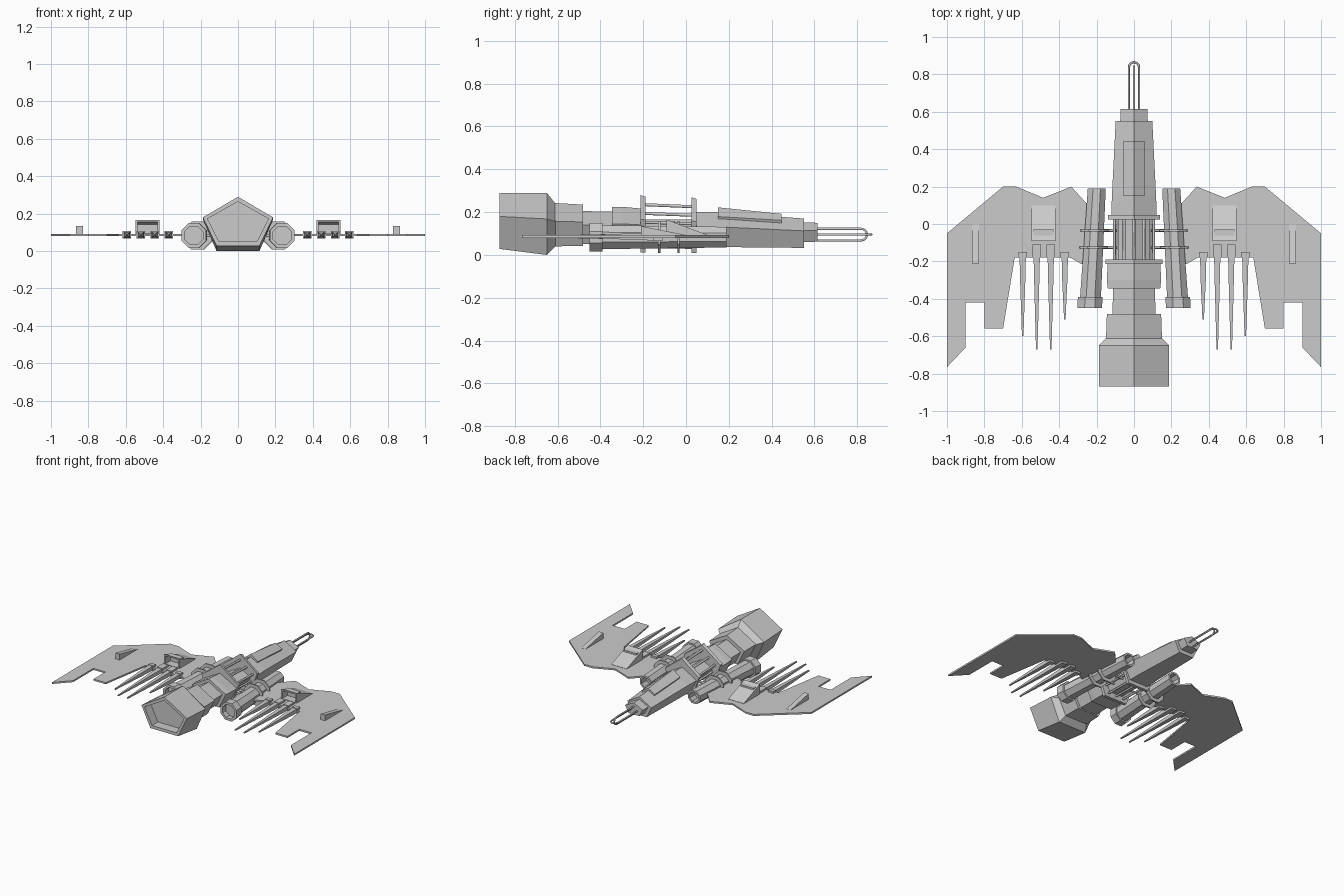
import bpy, bmesh, math
from mathutils import Vector

if "Cube" in bpy.data.objects:
    bpy.data.objects.remove(bpy.data.objects["Cube"])


def finish(name, bm, mirror=False):
    bmesh.ops.recalc_face_normals(bm, faces=bm.faces[:])
    me = bpy.data.meshes.new(name)
    bm.to_mesh(me)
    bm.free()
    ob = bpy.data.objects.new(name, me)
    bpy.context.collection.objects.link(ob)
    if mirror:
        ob.modifiers.new("mirror", 'MIRROR').use_axis[0] = True
    return ob


def loft(name, rings, mirror=False, recess=()):
    """Skin rings of points; recess = (end index, rim, depth along y) hollows an end cap."""
    bm = bmesh.new()
    vs = [[bm.verts.new(p) for p in r] for r in rings]
    n = len(rings[0])
    for a, b in zip(vs, vs[1:]):
        for i in range(n):
            j = (i + 1) % n
            bm.faces.new((a[i], a[j], b[j], b[i]))
    caps = [bm.faces.new(vs[0]), bm.faces.new(vs[-1])]
    bmesh.ops.recalc_face_normals(bm, faces=bm.faces[:])
    for end, rim, depth in recess:
        f = caps[end]
        bmesh.ops.inset_region(bm, faces=[f], thickness=rim)
        new = bmesh.ops.extrude_discrete_faces(bm, faces=[f])["faces"][0]
        bmesh.ops.translate(bm, verts=new.verts[:], vec=(0, depth, 0))
    return finish(name, bm, mirror)


def penta(y, w, top, bot):
    side = bot + 0.58 * (top - bot)
    return [(0, y, top), (w, y, side), (w * .61, y, bot), (-w * .61, y, bot), (-w, y, side)]


def octa(x, y, z, half):
    r = half / math.cos(math.pi / 8)
    return [(x + r * math.cos(math.pi / 8 + k * math.pi / 4), y,
             z + r * math.sin(math.pi / 8 + k * math.pi / 4)) for k in range(8)]


def rect(y, x, w, z0, z1):
    return [(x - w, y, z0), (x + w, y, z0), (x + w, y, z1), (x - w, y, z1)]


def rod(name, pts, r, mirror=False):
    cu = bpy.data.curves.new(name, 'CURVE')
    cu.dimensions = '3D'
    cu.bevel_depth = r
    cu.bevel_resolution = 1
    cu.use_fill_caps = True
    sp = cu.splines.new('POLY')
    sp.points.add(len(pts) - 1)
    for p, c in zip(sp.points, pts):
        p.co = (*c, 1)
    ob = bpy.data.objects.new(name, cu)
    bpy.context.collection.objects.link(ob)
    if mirror:
        rod(name, [(-x, y, z) for x, y, z in pts], r)


# Pentagonal fuselage from exhaust to nose
loft("exhaust_nozzle", [penta(-.87, .188, .29, .028), penta(-.65, .188, .29, 0),
                        penta(-.61, .15, .24, .04)], recess=[(0, .026, .07)])
loft("rear_hull", [penta(-.62, .15, .243, .04), penta(-.48, .145, .235, .042)])
loft("neck_hull", [penta(-.49, .115, .205, .05), penta(-.33, .112, .202, .05)])
loft("mid_hull", [penta(-.345, .14, .225, .035), penta(-.30, .145, .225, .035),
                  penta(-.19, .14, .215, .035)])
loft("cage_core", [penta(-.2, .085, .165, .055), penta(.05, .085, .165, .055)])
loft("nose_hull", [penta(.035, .122, .2, .035), penta(.15, .118, .2, .037),
                   penta(.55, .098, .17, .033)])
loft("nose_cap", [penta(.54, .074, .152, .06), penta(.615, .072, .15, .062)])
loft("canopy", [penta(.15, .057, .222, .12), penta(.445, .055, .192, .12)])

# Cage: two end plates joined by rods
loft("cage_rear_plate", [penta(-.213, .152, .28, .012), penta(-.19, .152, .272, .012)])
loft("cage_front_plate", [penta(.025, .14, .27, .008), penta(.048, .14, .262, .008)])
a = [Vector(p) for p in penta(-.2, .105, .235, .04)]
b = [Vector(p) for p in penta(.035, .105, .225, .035)]
for i in range(5):
    j = (i + 1) % 5
    rod("cage_rod", [a[i], b[i]], .008)
    rod("cage_rod", [(a[i] + a[j]) / 2, (b[i] + b[j]) / 2], .008)

# Crossed wire loops at the nose tip
for name, flat, tip in (("nose_loop_flat", True, .87), ("nose_loop_upright", False, .85)):
    r = .027
    path = [(-r, .6)] + [(-r * math.cos(t * math.pi / 8), tip - .005 - r + r * math.sin(t * math.pi / 8))
                         for t in range(9)] + [(r, .6)]
    rod(name, [(u, y, .095) if flat else (0, y, .095 + u) for u, y in path], .006)

# Side engines: octagonal tubes with tail collars and clamp rings
loft("engine_tube", [octa(.233, -.40, .083, .056), octa(.199, .19, .083, .048)], True,
     recess=[(1, .014, -.06)])
loft("engine_collar", [octa(.237, -.45, .083, .066), octa(.234, -.39, .083, .066)], True,
     recess=[(0, .018, .04)])
for y in (-.035, -.125):
    x = .212 - (y + .035) * .06
    loft("engine_clamp", [octa(x, y - .005, .083, .075), octa(x, y + .005, .083, .075)], True)
    rod("engine_strut", [(.07, y, .083), (x + .05, y, .083)], .008, True)

# Wings: thin flat plates
outline = [(.2, .08), (.245, .1), (.335, .2), (.485, .14), (.63, .2), (.7, .2), (1, -.05),
           (1, -.765), (.9, -.66), (.9, -.42), (.8, -.42), (.8, -.56), (.7, -.56),
           (.638, -.18), (.34, -.18), (.28, -.215), (.22, -.2)]
loft("wing", [[(x, y, z) for x, y in outline] for z in (.08, .092)], True)

# Spikes on the trailing edge
for x, base, tip in ((.37, -.15, -.51), (.445, -.11, -.67), (.52, -.11, -.67), (.595, -.15, -.6)):
    loft("spike_socket", [rect(base, x, .022, .066, .106), rect(-.18, x, .022, .066, .106)], True)
    loft("spike", [rect(-.17, x, .017, .07, .102), rect(-.3, x, .014, .073, .099),
                   rect(tip, x, .004, .082, .09)], True)

# Wedge intakes and small outboard fins on the wing tops
loft("wing_intake", [rect(-.09, .483, .064, .085, .165), rect(.1, .483, .064, .085, .094)], True,
     recess=[(0, .015, .06)])
loft("wing_fin", [rect(-.21, .848, .018, .085, .135), rect(0, .848, .018, .085, .093)], True)
